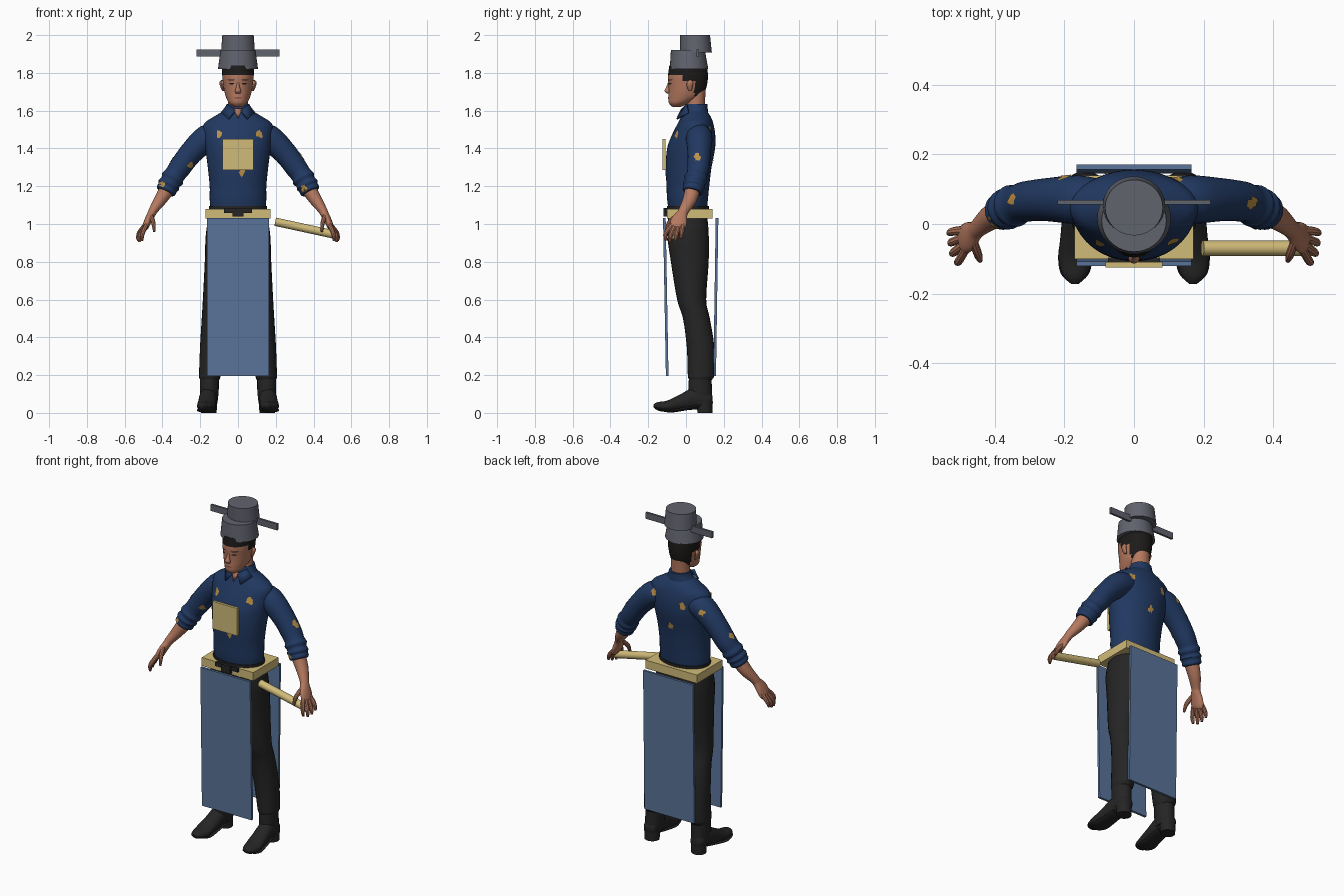
import bpy, bmesh, math, random
from mathutils import Vector
from mathutils.bvhtree import BVHTree

random.seed(4)
X, Y, Z = Vector((1, 0, 0)), Vector((0, 1, 0)), Vector((0, 0, 1))
old = bpy.data.objects.get("Cube")
if old:
    bpy.data.objects.remove(old)


def material(name, r, g, b):
    m = bpy.data.materials.new(name)
    m.use_nodes = True
    m.diffuse_color = (r, g, b, 1)
    node = next(n for n in m.node_tree.nodes if n.type == 'BSDF_PRINCIPLED')
    node.inputs["Base Color"].default_value = (r, g, b, 1)
    return m


NAVY = material("navy cloth", .015, .04, .12)
BLUE = material("apron blue", .1, .175, .32)
CREAM = material("pale yellow", .64, .5, .19)
GOLD = material("gold thread", .5, .28, .06)
SKIN = material("skin", .46, .19, .115)
LIP = material("lip", .32, .1, .07)
BLACK = material("black cloth", .018, .018, .018)
HAIR = material("hair", .012, .011, .01)
GREY = material("hat grey", .12, .125, .155)


def finish(name, bm, *mats):
    bmesh.ops.recalc_face_normals(bm, faces=bm.faces)
    mesh = bpy.data.meshes.new(name)
    bm.to_mesh(mesh)
    bm.free()
    ob = bpy.data.objects.new(name, mesh)
    bpy.context.collection.objects.link(ob)
    for m in mats:
        mesh.materials.append(m)
    bpy.ops.object.select_all(action='DESELECT')
    ob.select_set(True)
    bpy.context.view_layer.objects.active = ob
    bpy.ops.object.shade_smooth_by_angle(angle=math.radians(35))
    return ob


def spline(rows, steps):
    # Catmull-Rom interpolation of (x, y, z, ru, rv) rows
    out = []
    for i in range(len(rows) - 1):
        a, b, c, d = (rows[max(0, min(len(rows) - 1, i + k))] for k in (-1, 0, 1, 2))
        for s in range(steps):
            t = s / steps
            out.append([.5 * (2*q + (r-p)*t + (2*p-5*q+4*r-w)*t*t + (3*q-p-3*r+w)*t**3)
                        for p, q, r, w in zip(a, b, c, d)])
    return out + [list(rows[-1])]


def loft(name, rows, *mats, axis=None, side=1, n=24, steps=4, rule=None):
    # Elliptical sections, square to the path or to a fixed axis
    rows = spline([(r[0] * side, *r[1:4], r[-1]) for r in rows], steps)
    pts = [Vector(r[:3]) for r in rows]
    bm, rings = bmesh.new(), []
    for i, r in enumerate(rows):
        t = axis or (pts[min(i + 1, len(pts) - 1)] - pts[max(i - 1, 0)]).normalized()
        ref = Z if axis == Y else Y
        u = (ref - t * ref.dot(t)).normalized()
        v = t.cross(u)
        rings.append([bm.verts.new(pts[i] + u * max(r[3], .001) * math.cos(a) + v * max(r[4], .001) * math.sin(a))
                      for a in (math.tau * k / n for k in range(n))])
    for a, b in zip(rings, rings[1:]):
        for k in range(n):
            bm.faces.new((a[k], a[(k + 1) % n], b[(k + 1) % n], b[k]))
    bm.faces.new(rings[0])
    bm.faces.new(rings[-1])
    if rule:
        for f in bm.faces:
            f.material_index = rule(f.calc_center_median())
    return finish(name, bm, *mats)


def box(name, centre, size, mat, tilt=0):
    bpy.ops.mesh.primitive_cube_add(size=1, location=centre, rotation=(tilt, 0, 0))
    ob = bpy.context.object
    ob.name, ob.scale = name, size
    ob.data.materials.append(mat)


def plate(name, points, mat, thick):
    bm = bmesh.new()
    bm.faces.new([bm.verts.new(p) for p in points])
    ob = finish(name, bm, mat)
    mod = ob.modifiers.new("thickness", 'SOLIDIFY')
    mod.thickness, mod.offset = thick, 0


def surface(*obs):
    verts, polys = [], []
    for o in obs:
        base = len(verts)
        verts += [v.co.copy() for v in o.data.vertices]
        polys += [[base + i for i in p.vertices] for p in o.data.polygons]
    return BVHTree.FromPolygons(verts, polys)


def patch(name, tree, centre, aim, ru, rv, mat, jag=0, n=12):
    # Thin fan pressed onto a surface along the aim direction
    bm, u = bmesh.new(), aim.cross(Z)

    def drop(p):
        hit = tree.ray_cast(p - aim * (1 + p.dot(aim)), aim)[0]
        return bm.verts.new((hit or p) - aim * .003)
    mid = drop(centre)
    ring = []
    for k in range(n):
        a, s = math.tau * k / n, 1 + random.uniform(-jag, jag)
        ring.append(drop(centre + u * ru * s * math.cos(a) + Z * rv * s * math.sin(a)))
    for k in range(n):
        bm.faces.new((mid, ring[k], ring[(k + 1) % n]))
    finish(name, bm, mat)


# Shirt body and collar
torso = loft("shirt", [(0, .01, 1.06, .1, .143), (0, .008, 1.13, .108, .15), (0, .01, 1.2, .113, .15),
                       (0, .014, 1.3, .121, .16), (0, .027, 1.4, .127, .173), (0, .04, 1.47, .115, .182),
                       (0, .05, 1.53, .095, .18), (0, .053, 1.57, .077, .125), (0, .05, 1.6, .06, .075),
                       (0, .055, 1.62, .052, .06)], NAVY, axis=Z, n=40, steps=5)
loft("collar_band", [(0, .05, 1.585, .067, .085), (0, .053, 1.61, .062, .07), (0, .058, 1.635, .055, .06)],
     NAVY, axis=Z)
plate("neck_opening", [(-.024, -.022, 1.61), (.024, -.022, 1.61), (0, -.042, 1.56)], SKIN, .006)
loft("neck", [(0, .045, 1.55, .05, .055), (0, .052, 1.64, .048, .052), (0, .055, 1.72, .05, .052)],
     SKIN, axis=Z)

# Head with hair coloured by region
head = loft("head", [(0, -.05, 1.62, .022, .022), (0, -.035, 1.64, .055, .047), (0, -.007, 1.67, .086, .063),
                     (0, .004, 1.7, .096, .072), (0, .009, 1.735, .102, .078), (0, .01, 1.78, .106, .083),
                     (0, .012, 1.84, .1, .085)], SKIN, HAIR, axis=Z, n=48, steps=6,
            rule=lambda c: int(c.z > 1.795 or (c.y > -.012 and c.z > 1.755)
                               or (c.y > .045 and c.z > 1.675)))
loft("nose", [(0, -.088, 1.752, .006, .006), (0, -.094, 1.725, .011, .009), (0, -.099, 1.704, .015, .016),
              (0, -.092, 1.69, .008, .012)], SKIN, axis=Z, n=12)
face = surface(head)
patch("lips", face, Vector((0, 0, 1.667)), Y, .022, .006, LIP)

# Hat: low front drum, raised rear drum and flat wings
loft("hat_base", [(0, .016, 1.82, .102, .106), (0, .01, 1.92, .09, .093)], GREY, axis=Z, n=36, steps=1)
loft("hat_crown", [(0, .053, 1.907, .084, .09), (0, .047, 2, .08, .083)], GREY, axis=Z, n=36, steps=1)
box("hat_wings", (0, .062, 1.906), (.44, .013, .038), GREY)

# Paired parts
FINGERS = {
    "thumb": [(.462, -.05, 1.045), (.448, -.09, 1.005), (.443, -.105, .96)],
    "index_finger": [(.483, -.07, 1), (.505, -.108, .95), (.508, -.105, .912)],
    "middle_finger": [(.49, -.06, .99), (.519, -.082, .94), (.522, -.085, .905)],
    "ring_finger": [(.492, -.04, .99), (.523, -.052, .94), (.529, -.057, .91)],
    "little_finger": [(.49, -.018, .995), (.523, -.022, .955), (.533, -.027, .923)],
}
sleeves = []
for word, s in (("left", 1), ("right", -1)):
    sleeves.append(loft(word + "_sleeve", [
        (.1, .07, 1.47, .06), (.165, .07, 1.455, .07), (.25, .07, 1.375, .062), (.31, .065, 1.295, .058),
        (.335, .057, 1.26, .055), (.347, .052, 1.24, .062), (.357, .047, 1.222, .054),
        (.366, .043, 1.206, .06), (.372, .04, 1.193, .053), (.381, .036, 1.176, .054),
        (.385, .034, 1.168, .045)], NAVY, side=s))
    loft(word + "_forearm", [(.365, .04, 1.2, .042), (.41, .02, 1.13, .037, .034),
                             (.447, -.01, 1.075, .028, .024), (.457, -.02, 1.055, .029, .022),
                             (.475, -.036, 1.02, .043, .02), (.49, -.045, .985, .042, .017),
                             (.495, -.05, .972, .03, .01)], SKIN, side=s)
    for part, path in FINGERS.items():
        loft(word + "_" + part, [(*p, r) for p, r in zip(path, (.013, .012, .007))], SKIN, side=s, n=10)
    loft(word + "_ear", [(.078, .022, 1.705, .008, .006), (.086, .02, 1.73, .016, .009),
                         (.09, .022, 1.75, .016, .008), (.084, .022, 1.762, .006, .005)],
         SKIN, axis=Z, side=s, n=12)
    patch(word + "_eye", face, Vector((s * .034, 0, 1.743)), Y, .014, .004, HAIR)
    patch(word + "_brow", face, Vector((s * .036, 0, 1.763)), Y, .02, .003, HAIR)
    plate(word + "_collar_flap", [(s * .012, -.026, 1.602), (s * .055, .005, 1.632), (s * .088, .012, 1.59),
                                  (s * .05, -.048, 1.555)], NAVY, .009)
    loft(word + "_trouser_leg", [(.07, .01, 1.06, .1, .078), (.082, .01, .95, .11, .088),
                                 (.09, .02, .8, .1, .086), (.108, .03, .6, .077, .078),
                                 (.12, .055, .5, .071, .072), (.135, .077, .35, .073, .066),
                                 (.148, .08, .21, .071, .058), (.15, .078, .185, .066, .055),
                                 (.15, .076, .17, .055, .048)], BLACK, axis=Z, side=s)
    # Boots
    loft(word + "_boot_shaft", [(.152, .076, .2, .06, .05), (.152, .075, .12, .062, .05),
                                (.154, .08, .05, .062, .045)], BLACK, axis=Z, side=s)
    loft(word + "_boot_foot", [(.154, .14, .07, .02, .02), (.155, .12, .07, .045, .04),
                               (.158, .05, .078, .06, .046), (.163, -.03, .055, .043, .048),
                               (.168, -.1, .035, .03, .049), (.17, -.15, .035, .022, .033),
                               (.17, -.173, .038, .006, .01)], BLACK, axis=Y, side=s)
    loft(word + "_boot_sole", [(.17, -.165, .034, .004, .02), (.17, -.14, .022, .008, .042),
                               (.168, -.09, .012, .01, .05), (.163, -.03, .018, .01, .046),
                               (.157, .06, .034, .01, .04)], BLACK, axis=Y, side=s)
    loft(word + "_boot_heel", [(.155, .1, 0, .04, .042), (.155, .1, .06, .042, .044)],
         BLACK, axis=Z, side=s, steps=1)

# Embroidered marks on the shirt
cloth = surface(torso, *sleeves)
MARKS = [(Y, -.1, 0, 1.475), (Y, .115, 0, 1.475), (Y, .02, 0, 1.272), (Y, -.25, 0, 1.31), (Y, .35, 0, 1.19),
         (Y, -.4, 0, 1.21), (-Y, .12, 0, 1.5), (-Y, -.08, 0, 1.47), (-Y, 0, 0, 1.33), (-Y, -.2, 0, 1.46),
         (-X, 0, .06, 1.355), (X, 0, .07, 1.34)]
for i, (aim, x, y, z) in enumerate(MARKS):
    patch(f"shirt_mark_{i + 1}", cloth, Vector((x, y, z)), aim, .016, .019, GOLD, jag=.35)

# Chest panel, belt and hanging panels
box("chest_panel", (0, -.117, 1.368), (.165, .016, .165), CREAM)
box("belt_frame", (0, .02, 1.055), (.342, .24, .05), CREAM)
loft("inner_belt", [(0, .01, 1.06, .111, .153), (0, .01, 1.095, .111, .153)], BLACK, axis=Z, n=40, steps=1)
box("belt_strap", (0, -.104, 1.071), (.15, .014, .024), BLACK)
box("belt_buckle", (0, -.108, 1.062), (.06, .02, .046), BLACK)
box("front_apron", (0, -.107, .613), (.33, .014, .836), BLUE, tilt=.018)
box("back_apron", (0, .158, .613), (.33, .014, .836), BLUE, tilt=-.015)

# Rod held in the left hand
loft("rod", [(.197, -.07, 1.012, .022), (.515, -.07, .943, .022)], CREAM, n=20, steps=1)
